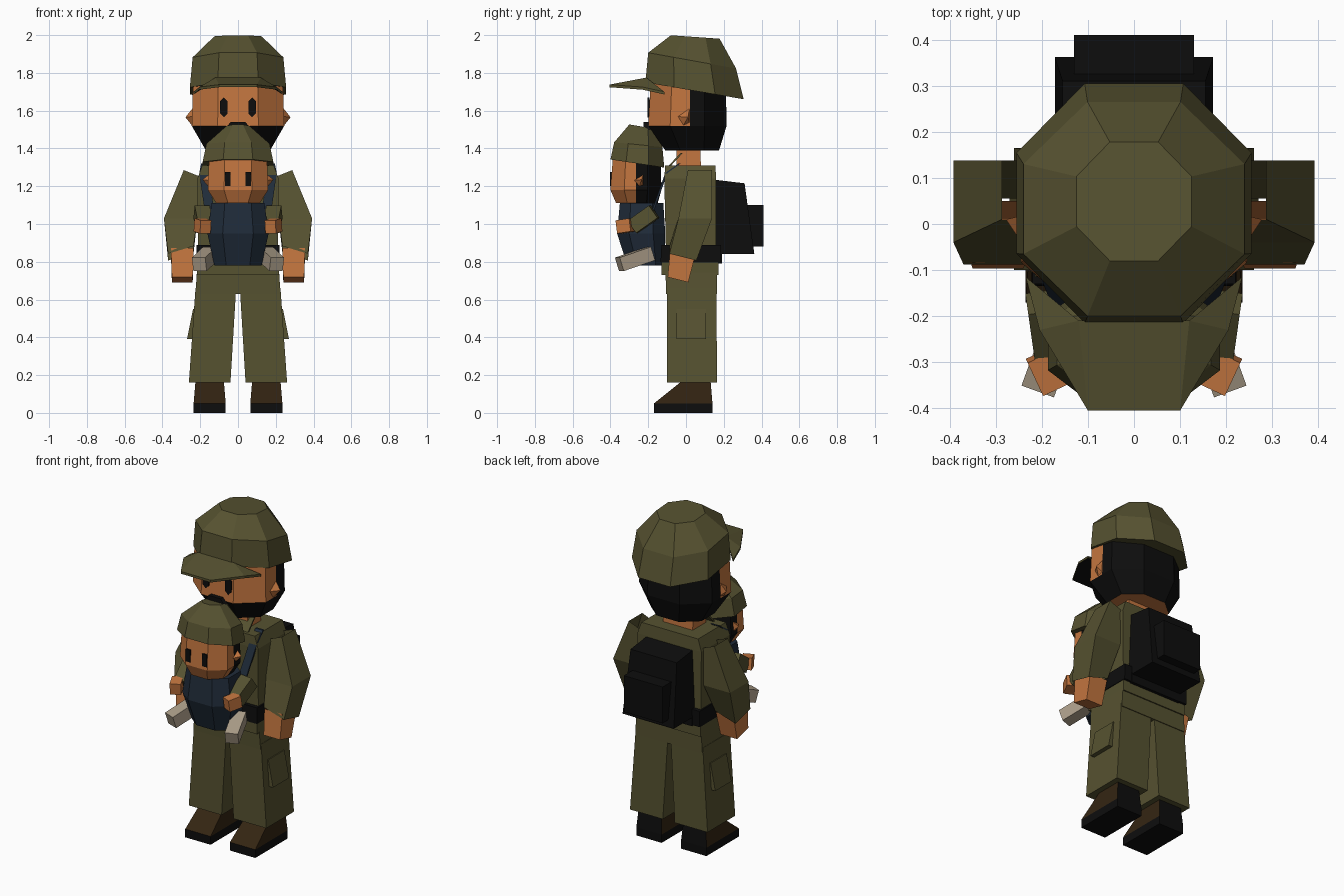
import bpy
import bmesh
from math import radians
from mathutils import Euler, Vector

if "Cube" in bpy.data.objects:
    bpy.data.objects.remove(bpy.data.objects["Cube"])


def material(name, r, g, b):
    m = bpy.data.materials.new(name)
    m.use_nodes = True
    m.diffuse_color = (r, g, b, 1)
    m.node_tree.nodes["Principled BSDF"].inputs["Base Color"].default_value = (r, g, b, 1)
    return m


OLIVE = material("olive cloth", .093, .084, .03)
SKIN = material("skin", .55, .18, .05)
BLACK = material("black", .004, .004, .004)
NAVY = material("navy cloth", .0144, .025, .042)
BROWN = material("brown leather", .034, .018, .006)
BEIGE = material("beige shoe", .41, .34, .25)


def finish(name, bm, mats, mirror=False, rule=None):
    """Turn a bmesh into an object, colouring faces by an optional rule."""
    bmesh.ops.recalc_face_normals(bm, faces=bm.faces[:])
    if rule:
        for f in bm.faces:
            f.material_index = rule(f.calc_center_median(), f.normal)
    me = bpy.data.meshes.new(name)
    bm.to_mesh(me)
    bm.free()
    for m in mats:
        me.materials.append(m)
    ob = bpy.data.objects.new(name, me)
    bpy.context.collection.objects.link(ob)
    if mirror:
        mod = ob.modifiers.new("mirror", 'MIRROR')
        mod.use_clip = False
        mod.use_mirror_merge = False
    return ob


def ring(x0, x1, y0, y1, z, lean=0, tilt=0, cut=0):
    """Rectangle or cut-corner octagon; z slopes by lean in x and tilt in y."""
    cx, cy = (x0 + x1) / 2, (y0 + y1) / 2
    dx, dy = (x1 - x0) * cut, (y1 - y0) * cut
    if cut:
        pts = [(x0 + dx, y0), (x1 - dx, y0), (x1, y0 + dy), (x1, y1 - dy),
               (x1 - dx, y1), (x0 + dx, y1), (x0, y1 - dy), (x0, y0 + dy)]
    else:
        pts = [(x0, y0), (x1, y0), (x1, y1), (x0, y1)]
    return [(x, y, z + lean * (x - cx) + tilt * (y - cy)) for x, y in pts]


def wide(half, y0, y1, z, tilt=0, cut=0):
    return ring(-half, half, y0, y1, z, 0, tilt, cut)


def loft(name, rings, mats, caps=(True, True), split=None, **kw):
    bm = bmesh.new()
    rows = [[bm.verts.new(p) for p in r] for r in rings]
    n = len(rows[0])
    for a, b in zip(rows, rows[1:]):
        for i in range(n):
            j = (i + 1) % n
            bm.faces.new((a[i], a[j], b[j], b[i]))
    if caps[0]:
        bm.faces.new(rows[0][::-1])
    if caps[1]:
        bm.faces.new(rows[-1])
    if split is not None:
        bmesh.ops.bisect_plane(bm, geom=bm.verts[:] + bm.edges[:] + bm.faces[:],
                               plane_co=(0, split, 0), plane_no=(0, 1, 0))
    return finish(name, bm, mats, **kw)


def hull(name, points, mats, **kw):
    bm = bmesh.new()
    for p in points:
        bm.verts.new(p)
    bmesh.ops.convex_hull(bm, input=bm.verts[:])
    bmesh.ops.dissolve_limit(bm, angle_limit=.02, verts=bm.verts[:], edges=bm.edges[:])
    return finish(name, bm, mats, **kw)


def box(name, centre, size, rot, mat):
    """Mirrored pair of turned boxes."""
    e = Euler([radians(a) for a in rot])
    m = e.to_matrix()
    pts = [Vector(centre) + m @ Vector((a * size[0], b * size[1], c * size[2]))
           for a in (-.5, .5) for b in (-.5, .5) for c in (-.5, .5)]
    return hull(name, pts, [mat], mirror=True)


def plate(name, outline, y, mat):
    """Thin mirrored plate facing the front."""
    return hull(name, [(x, y + d, z) for x, z in outline for d in (0, .009)], [mat], mirror=True)


# Boots: black sole and heel, brown upper
loft("sole", [ring(.065, .235, -.17, .14, 0), ring(.065, .235, -.17, .14, .05)], [BLACK], mirror=True)
loft("boot", [ring(.065, .235, -.17, .14, .05), ring(.075, .225, -.02, .13, .17)],
     [BROWN, BLACK], mirror=True, rule=lambda c, n: int(n.y > .5))

# Trousers
loft("trouser_leg", [ring(.04, .26, -.1, .165, .16), ring(.01, .225, -.1, .16, .66)], [OLIVE], mirror=True)
loft("hips", [wide(.225, -.105, .165, .63), wide(.215, -.11, .165, .79)], [OLIVE])
hull("leg_pocket", [(x, y, z) for y in (-.05, .105)
                    for x, z in ((.2, .39), (.27, .39), (.238, .55), (.2, .55))], [OLIVE], mirror=True)

# Jacket, belt and collar
loft("jacket_hem", [wide(.218, -.13, .172, .73), wide(.218, -.13, .172, .8)], [OLIVE])
loft("belt", [wide(.222, -.135, .185, .795), wide(.22, -.13, .185, .89)], [BLACK])
loft("jacket", [wide(.21, -.105, .16, .8), wide(.215, -.115, .16, 1.24),
                wide(.19, -.11, .155, 1.31)], [OLIVE])
hull("collar_flap", [(x, y + d, z) for x in (.04, .13) for d in (0, .012)
                     for y, z in ((-.1, 1.3), (-.03, 1.375))], [OLIVE], mirror=True)
loft("neck", [wide(.1, -.05, .08, 1.28), wide(.1, -.05, .075, 1.41)], [SKIN])

# Arms: open sleeves with hands
loft("sleeve", [ring(.2, .287, .01, .138, 1.268, lean=.4), ring(.215, .392, -.04, .138, 1.03),
                ring(.235, .37, -.088, .055, .845, lean=-.3, tilt=-.25)],
     [OLIVE], caps=(False, False), mirror=True)
loft("hand", [ring(.24, .35, -.097, .012, .705, tilt=-.25),
              ring(.235, .355, -.083, .05, .855, tilt=-.25)],
     [SKIN], caps=(True, False), mirror=True)

# Backpack
loft("backpack", [wide(.172, .15, .362, .84), wide(.155, .15, .31, 1.225, tilt=-.12)], [BLACK])
loft("backpack_base", [wide(.172, .15, .19, .79), wide(.172, .15, .19, .85)], [BLACK])
loft("backpack_pouch", [wide(.13, .3, .41, .88), wide(.13, .3, .41, 1.1)], [BLACK])

# Head with hair and beard
loft("head", [wide(.17, -.11, .175, 1.39, cut=.28), wide(.245, -.2, .215, 1.52, cut=.28),
              wide(.237, -.185, .21, 1.78, cut=.28)],
     [SKIN, BLACK], split=.02,
     rule=lambda c, n: int(n.z > -.9 and (c.y > .02 or c.z < 1.52)))
hull("moustache", [(x, y, z) for y in (-.225, -.17)
                   for x, z in ((-.07, 1.5), (.07, 1.5), (-.04, 1.54), (.04, 1.54))], [BLACK])
hull("ear", [(.235, -.055, 1.57), (.235, .02, 1.62), (.235, .02, 1.53),
             (.235, -.02, 1.51), (.278, .01, 1.565)], [SKIN], mirror=True)
plate("eye", [(.075, 1.67), (.095, 1.65), (.095, 1.585), (.075, 1.565), (.055, 1.585), (.055, 1.65)],
      -.203, BLACK)

# Cap with tilted crown and folded peak
loft("cap", [wide(.255, -.215, .305, 1.705, -.17, .29), wide(.24, -.2, .265, 1.865, -.18, .29),
             wide(.125, -.08, .178, 1.99, -.07, .29)], [OLIVE])


def peak():
    bm = bmesh.new()
    side = [(.12, -.21, 1.775), (.1, -.405, 1.738), (.205, -.23, 1.725), (.235, -.115, 1.7)]
    right, left = [[[bm.verts.new((s * x, y, z - d)) for x, y, z in side] for d in (0, .014)]
                   for s in (1, -1)]
    for k in (0, 1):
        a, b = right[k], left[k]
        bm.faces.new((a[0], a[1], b[1], b[0]))
        for v in (a, b):
            bm.faces.new((v[0], v[1], v[2]))
            bm.faces.new((v[0], v[2], v[3]))
    rim = [[right[k][i] for i in (0, 3, 2, 1)] + [left[k][i] for i in (1, 2, 3, 0)] for k in (0, 1)]
    for i in range(8):
        j = (i + 1) % 8
        bm.faces.new((rim[0][i], rim[0][j], rim[1][j], rim[1][i]))
    finish("cap_peak", bm, [OLIVE, BLACK], rule=lambda c, n: int(n.z < -.5))


peak()

# Baby carrier and straps
loft("carrier", [wide(.125, -.31, -.11, .78, cut=.25), wide(.162, -.365, -.11, .95, cut=.25),
                 wide(.14, -.35, -.12, 1.11, cut=.25)], [NAVY])
for label, low, high in (("front", (.15, -.185, 1.06), (.18, -.11, 1.27)),
                         ("top", (.18, -.11, 1.27), (.17, -.04, 1.32))):
    hull("strap_" + label, [(x + w, y + d, z) for x, y, z in (low, high)
                            for w in (-.025, .025) for d in (0, .012)], [NAVY], mirror=True)

# Baby
loft("baby_head", [wide(.115, -.37, -.15, 1.11, cut=.27), wide(.16, -.4, -.13, 1.18, cut=.27),
                   wide(.152, -.385, -.135, 1.38, cut=.27)],
     [SKIN, BLACK], split=-.265, rule=lambda c, n: int(c.y > -.265))
hull("baby_ear", [(.15, -.285, 1.23), (.15, -.225, 1.265), (.15, -.225, 1.2),
                  (.15, -.25, 1.19), (.188, -.235, 1.235)], [SKIN], mirror=True)
plate("baby_eye", [(.04, 1.2), (.07, 1.2), (.07, 1.275), (.04, 1.275)], -.402, BLACK)
loft("baby_cap", [wide(.187, -.4, -.115, 1.32, -.15, .29), wide(.167, -.38, -.125, 1.42, -.1, .29),
                  wide(.06, -.3, -.16, 1.515, -.17, .29)], [OLIVE])
box("baby_sleeve", (.185, -.225, 1.025), (.08, .14, .08), (35, 0, -8), OLIVE)
box("baby_hand", (.188, -.32, .99), (.062, .08, .07), (8, 0, -25), SKIN)
box("baby_shoe", (.175, -.27, .815), (.075, .185, .075), (18, 0, 20), BEIGE)
